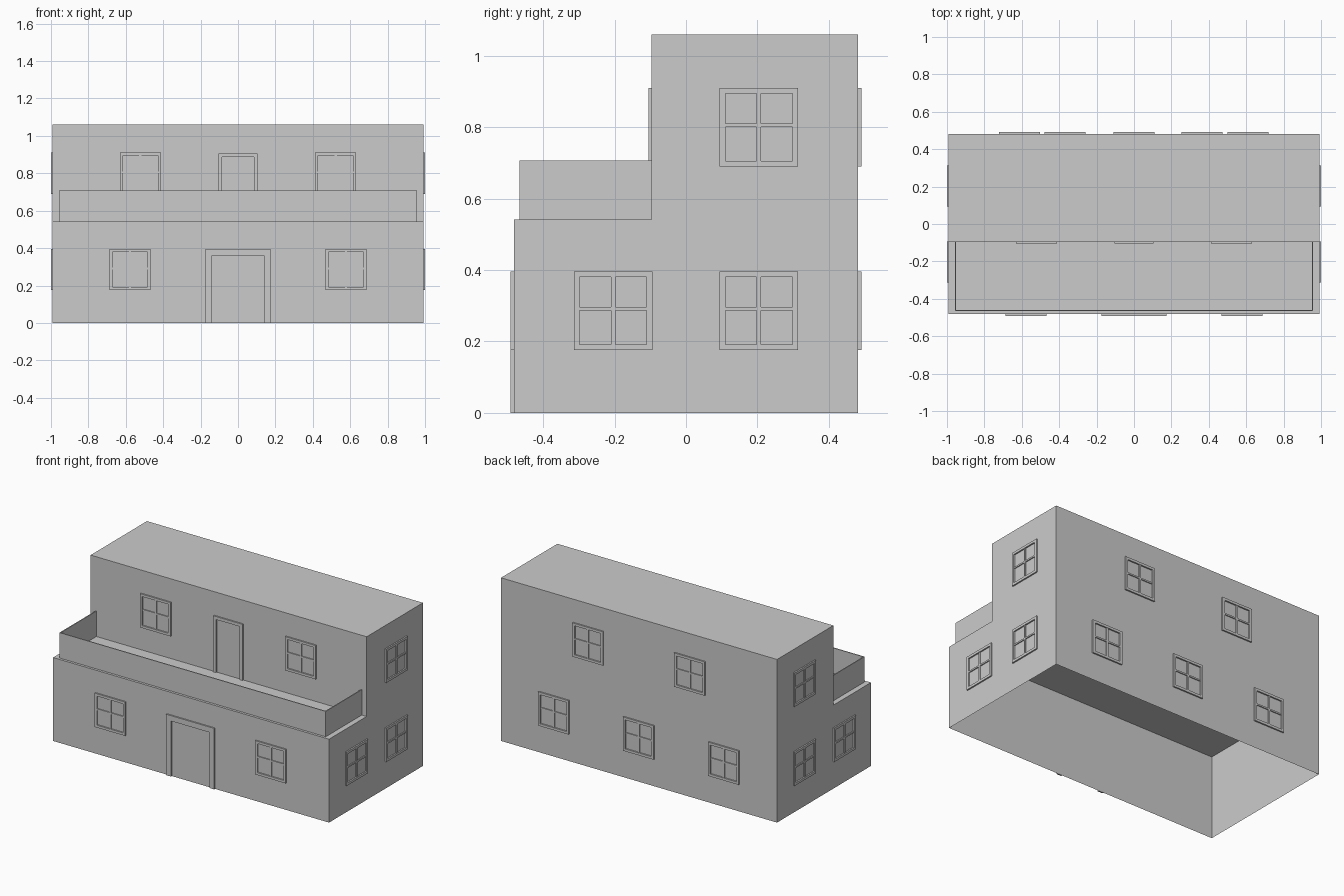
import bpy, bmesh
from math import pi
from mathutils import Matrix, Vector

if "Cube" in bpy.data.objects:
    bpy.data.objects.remove(bpy.data.objects["Cube"])

W, D, BACK = 0.992, 0.482, -0.096      # half width, half depth, upper front wall
TERRACE, ROOF, OUT = 0.542, 1.06, 0.009


def finish(name, bm):
    bmesh.ops.recalc_face_normals(bm, faces=bm.faces)
    mesh = bpy.data.meshes.new(name)
    bm.to_mesh(mesh)
    bm.free()
    ob = bpy.data.objects.new(name, mesh)
    bpy.context.collection.objects.link(ob)
    return ob


def box(bm, x0, x1, y0, y1, z0, z1):
    m = Matrix.Translation(((x0 + x1) / 2, (y0 + y1) / 2, (z0 + z1) / 2)) \
        @ Matrix.Diagonal((x1 - x0, y1 - y0, z1 - z0, 1))
    bmesh.ops.create_cube(bm, size=1, matrix=m)


def prism(name, pts, vec, drop=None):
    """Extrude a closed outline; optionally remove faces by a test."""
    bm = bmesh.new()
    face = bm.faces.new([bm.verts.new(p) for p in pts])
    ext = bmesh.ops.extrude_face_region(bm, geom=[face], use_keep_orig=True)
    bmesh.ops.translate(bm, vec=vec, verts=[v for v in ext["geom"]
                                            if isinstance(v, bmesh.types.BMVert)])
    if drop:
        bmesh.ops.delete(bm, geom=[f for f in bm.faces if drop(f)], context='FACES_ONLY')
    return finish(name, bm)


# Stepped house shell, open underneath
profile = [(-D, 0), (D, 0), (D, ROOF), (BACK, ROOF), (BACK, TERRACE), (-D, TERRACE)]
prism("house_shell", [(-W, y, z) for y, z in profile], Vector((2 * W, 0, 0)),
      lambda f: all(v.co.z < 1e-5 for v in f.verts))

# Thin parapet around the terrace, butting against the upper wall
px, py, t = 0.957, -0.466, 0.006
outline = [(-px, BACK), (-px, py), (px, py), (px, BACK),
           (px - t, BACK), (px - t, py + t), (-px + t, py + t), (-px + t, BACK)]
prism("terrace_parapet", [(x, y, TERRACE) for x, y in outline], Vector((0, 0, 0.165)))


def window(name, loc, turn):
    """Square frame with a cross bar; faces -y before turning."""
    h, f = 0.11, 0.016
    bm = bmesh.new()
    for s in (-1, 1):
        a, b = sorted((s * h, s * (h - f)))
        box(bm, a, b, -OUT, 0, -h, h)
        box(bm, f - h, h - f, -OUT, 0, a, b)
    box(bm, -0.006, 0.006, -OUT * 0.7, 0, f - h, h - f)
    for s in (-1, 1):
        a, b = sorted((s * 0.006, s * (h - f)))
        box(bm, a, b, -OUT * 0.7, 0, 0.001, 0.011)
    ob = finish(name, bm)
    ob.location = loc
    ob.rotation_euler.z = turn


def door_frame(name, half, y, z0, z1, f):
    bm = bmesh.new()
    box(bm, -half, f - half, y - OUT, y, z0, z1)
    box(bm, half - f, half, y - OUT, y, z0, z1)
    box(bm, f - half, half - f, y - OUT, y, z1 - f, z1)
    finish(name, bm)


LOW, HIGH = 0.286, 0.80

# Front windows
for s, side in ((-1, "left"), (1, "right")):
    window("front_lower_window_" + side, (s * 0.577, -D, LOW), 0)
    window("front_upper_window_" + side, (s * 0.522, BACK, HIGH), 0)
    # Side windows
    for i, (y, z) in enumerate(((-0.204, LOW), (0.204, LOW), (0.204, HIGH))):
        window(f"{side}_side_window_{i}", (s * W, y, z), s * pi / 2)

# Back windows
for i, (x, z) in enumerate(((-0.612, LOW), (0, LOW), (0.61, LOW),
                            (-0.368, HIGH), (0.364, HIGH))):
    window(f"back_window_{i}", (x, D, z), pi)

# Door surrounds
door_frame("entrance_door_frame", 0.173, -D, 0, 0.396, 0.035)
door_frame("terrace_door_frame", 0.105, BACK, TERRACE, 0.907, 0.02)
